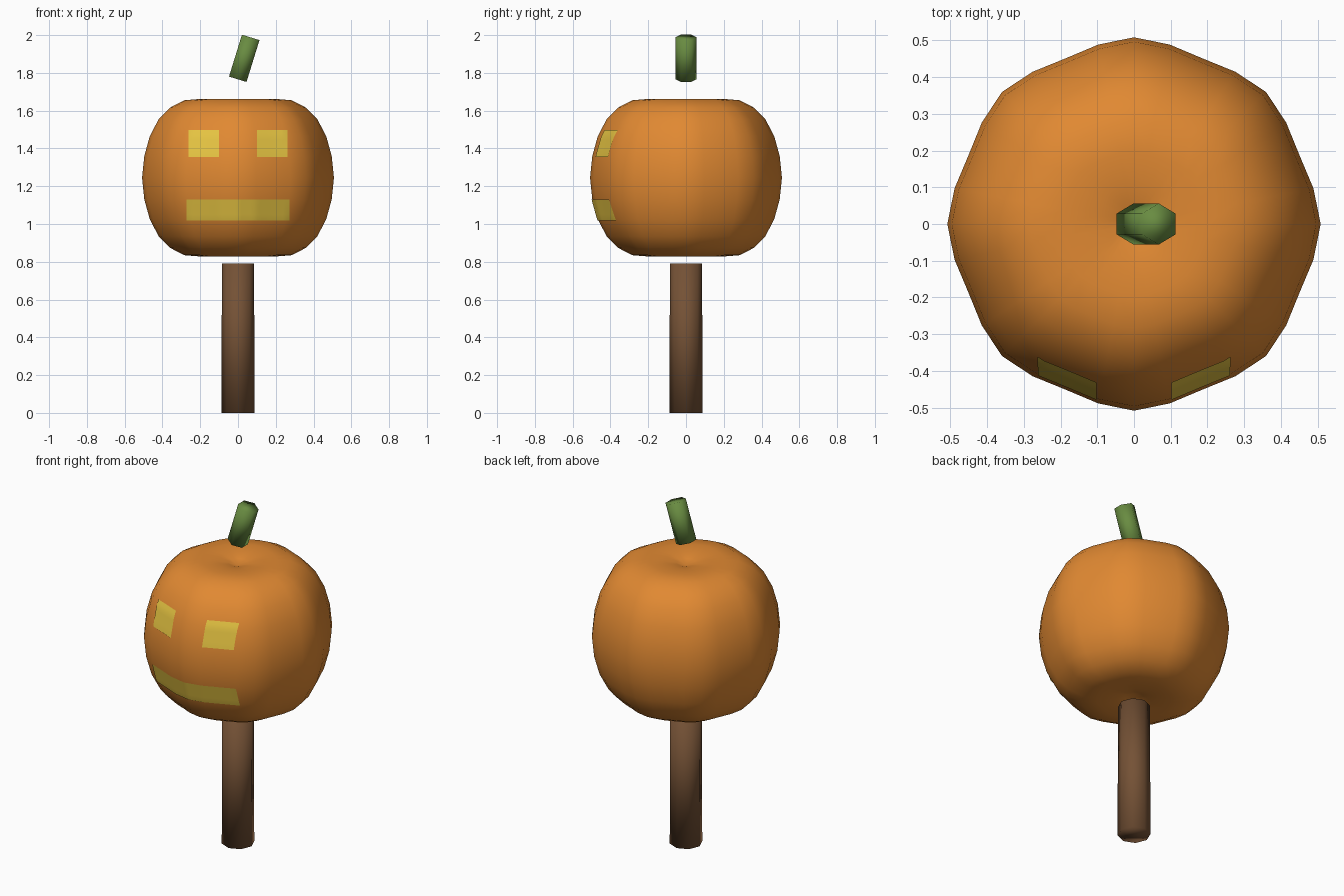
import bpy, bmesh, math
from mathutils import Vector, Matrix
from mathutils.bvhtree import BVHTree

if "Cube" in bpy.data.objects:
    bpy.data.objects.remove(bpy.data.objects["Cube"])


def material(name, color):
    m = bpy.data.materials.new(name)
    m.diffuse_color = (*color, 1)
    m.use_nodes = True
    m.node_tree.nodes["Principled BSDF"].inputs["Base Color"].default_value = m.diffuse_color
    return m


ORANGE = material("pumpkin orange", (0.75, 0.25, 0.032))
YELLOW = material("glow yellow", (0.80, 0.56, 0.055))
GREEN = material("stem green", (0.14, 0.26, 0.053))
BROWN = material("wood brown", (0.175, 0.083, 0.036))


def finish(bm, name, mat):
    bmesh.ops.recalc_face_normals(bm, faces=bm.faces)
    for f in bm.faces:
        f.smooth = True
    me = bpy.data.meshes.new(name)
    bm.to_mesh(me)
    me.materials.append(mat)
    ob = bpy.data.objects.new(name, me)
    bpy.context.collection.objects.link(ob)
    return ob


def rod(name, mat, sides, r1, r2, length, matrix):
    bm = bmesh.new()
    bmesh.ops.create_cone(bm, cap_ends=True, segments=sides, radius1=r1,
                          radius2=r2, depth=length, matrix=matrix)
    return finish(bm, name, mat)


# Post and tilted stem
rod("post", BROWN, 8, 0.088, 0.085, 0.79, Matrix.Translation((0, 0, 0.395)))
rod("stem", GREEN, 6, 0.056, 0.056, 0.232,
    Matrix.Translation((0.033, 0, 1.877)) @ Matrix.Rotation(0.3, 4, 'Y'))

# Ribbed pumpkin: half profile (radius, height) mirrored and swept in 8 lobes
CENTER, SEG, LOBES = 1.245, 32, 8
half = [(0.05, 0.397), (0.11, 0.41), (0.2, 0.417), (0.285, 0.41), (0.36, 0.371),
        (0.42, 0.31), (0.467, 0.22), (0.496, 0.115)]
profile = half + [(0.508, 0)] + [(r, -z) for r, z in reversed(half)]
bm = bmesh.new()
rings = []
for r, z in profile:
    ring = []
    for i in range(SEG):
        a = 2 * math.pi * i / SEG
        rr = r * (1 - 0.02 * (1 - math.cos(LOBES * a)))
        ring.append(bm.verts.new((rr * math.cos(a), rr * math.sin(a), CENTER + z)))
    rings.append(ring)
for lo, hi in zip(rings, rings[1:]):
    for i in range(SEG):
        j = (i + 1) % SEG
        bm.faces.new((lo[i], lo[j], hi[j], hi[i]))
for ring, z in ((rings[0], 0.38), (rings[-1], -0.38)):
    pole = bm.verts.new((0, 0, CENTER + z))
    for i in range(SEG):
        bm.faces.new((ring[i], ring[(i + 1) % SEG], pole))
bmesh.ops.recalc_face_normals(bm, faces=bm.faces)
surface = BVHTree.FromBMesh(bm)
finish(bm, "pumpkin", ORANGE)


# Face plates draped over the pumpkin front
def plate(name, x0, x1, z0, z1, nx, nz):
    bm = bmesh.new()
    grid = []
    for k in range(nz + 1):
        row = []
        for i in range(nx + 1):
            p = Vector((x0 + (x1 - x0) * i / nx, -2, z0 + (z1 - z0) * k / nz))
            hit, normal, _, _ = surface.ray_cast(p, Vector((0, 1, 0)))
            row.append(bm.verts.new(hit + normal * 0.004))
        grid.append(row)
    for k in range(nz):
        for i in range(nx):
            bm.faces.new((grid[k][i], grid[k][i + 1],
                          grid[k + 1][i + 1], grid[k + 1][i]))
    ob = finish(bm, name, YELLOW)
    # Keep the open sheet facing forward
    if sum(p.normal.y for p in ob.data.polygons) > 0:
        ob.data.flip_normals()


plate("left_eye", -0.26, -0.10, 1.355, 1.495, 10, 8)
plate("right_eye", 0.10, 0.26, 1.355, 1.495, 10, 8)
plate("mouth", -0.27, 0.27, 1.02, 1.13, 32, 7)
